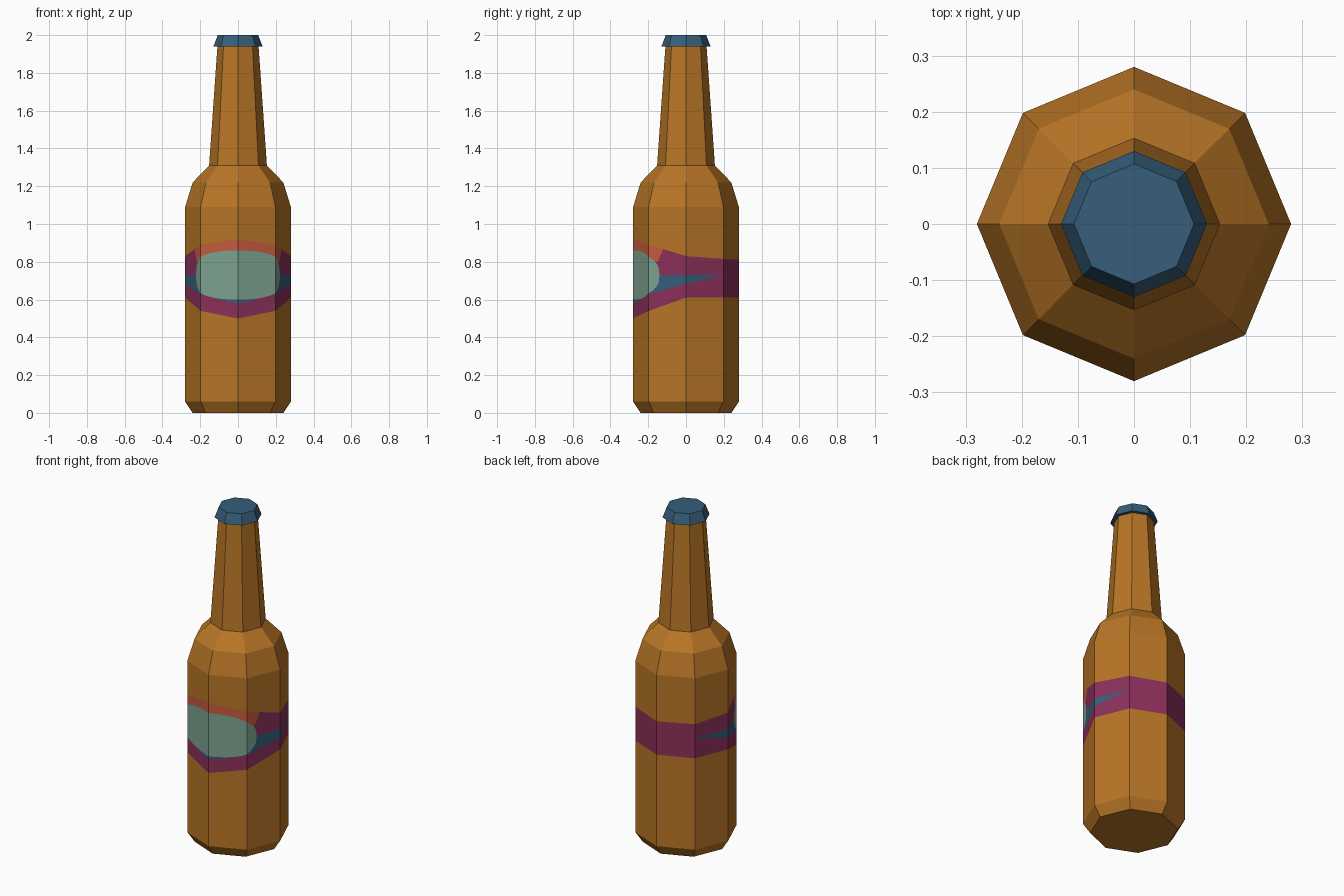
import bpy, bmesh, math
from mathutils import Vector

if "Cube" in bpy.data.objects:
    bpy.data.objects.remove(bpy.data.objects["Cube"])

SIDES, R = 8, 0.28
S = 2 * R * math.sin(math.pi / SIDES)      # width of one wall panel


def srgb(*c):
    return [((v / 255 + 0.055) / 1.055) ** 2.4 for v in c] + [1.0]


def material(name, *c):
    m = bpy.data.materials.new(name)
    m.diffuse_color = srgb(*c)
    m.use_nodes = True
    m.node_tree.nodes["Principled BSDF"].inputs["Base Color"].default_value = m.diffuse_color
    return m


GLASS = material("amber glass", 184, 117, 38)
PURPLE = material("purple label", 140, 48, 90)
BLUE = material("steel blue", 54, 94, 122)
GREEN = material("pale green", 126, 163, 144)
ORANGE = material("burnt orange", 197, 90, 62)


def finish(bm, name, mats):
    me = bpy.data.meshes.new(name)
    bm.to_mesh(me)
    bm.free()
    for m in mats:
        me.materials.append(m)
    ob = bpy.data.objects.new(name, me)
    bpy.context.collection.objects.link(ob)
    return ob


def lathe(name, profile, mat, bottom=False, top=False):
    """Eight-sided turned part from (radius, height) pairs, bottom to top."""
    bm = bmesh.new()
    rings = []
    for r, z in profile:
        rings.append([bm.verts.new((r * math.cos(i * math.tau / SIDES),
                                    r * math.sin(i * math.tau / SIDES), z))
                      for i in range(SIDES)])
    for lo, hi in zip(rings, rings[1:]):
        for i in range(SIDES):
            j = (i + 1) % SIDES
            bm.faces.new((lo[i], lo[j], hi[j], hi[i]))
    if bottom:
        bm.faces.new(rings[0][::-1])
    if top:
        bm.faces.new(rings[-1])
    return finish(bm, name, [mat])


lathe("bottle_base", [(0.24, 0), (R, 0.06)], GLASS, bottom=True)
lathe("shoulder_and_neck", [(R, 1.09), (0.24, 1.22), (0.153, 1.31), (0.109, 1.94)], GLASS)
lathe("bottle_cap", [(0.13, 1.94), (0.107, 2.0)], BLUE, bottom=True, top=True)


# Wall with the label cut in; u runs around the wall, 0 at the front corner
def wall_point(u, z):
    i = math.floor(u / S + 1e-6)
    a, b = (Vector((R * math.sin(k * math.tau / SIDES),
                    -R * math.cos(k * math.tau / SIDES), z)) for k in (i, i + 1))
    return a.lerp(b, u / S - i)


def ramp(u, heights):
    t = abs(u) / S
    i = min(int(t + 1e-6), 3)
    return heights[i] + (heights[i + 1] - heights[i]) * (t - i)


def levels(u):
    """Heights where the colour changes at u, bottom to top."""
    a = abs(u)
    low = ramp(u, (0.50, 0.54, 0.61, 0.61, 0.61))
    high = ramp(u, (0.92, 0.89, 0.83, 0.815, 0.81))
    h = 0.13 * max(0, 1 - (a / 0.277) ** 2.5) ** 0.4
    g_low, g_high = 0.73 - h, 0.73 + h
    blue = min(g_low, 0.585 + 0.25 * max(0, a - 0.04))
    rise = min(1, max(0, (a - 0.268) / 0.03))
    orange = max(g_high, 0.80 + (high - 0.80) * rise)
    return [0.06, low, blue, g_low, g_high, min(orange, high), high, 1.09]


BANDS = (0, 1, 2, 3, 1, 4, 0)   # material of each strip between levels
half = [k * S / 8 for k in range(9)]
half += [0.23, 0.243, 0.254, 0.263, 0.268, 0.273, 0.277, 0.287, 0.298, 2 * S, 3 * S, 4 * S]
cols = [-u for u in half[:0:-1]] + half

bm = bmesh.new()
for u0, u1 in zip(cols, cols[1:]):
    l0, l1 = levels(u0), levels(u1)
    for k, mat in enumerate(BANDS):
        corners = [(u0, l0[k]), (u1, l1[k]), (u1, l1[k + 1]), (u0, l0[k + 1])]
        unique = []
        for c in corners:
            if all(abs(c[0] - d[0]) + abs(c[1] - d[1]) > 1e-5 for d in unique):
                unique.append(c)
        if len(unique) < 3:
            continue
        # evaluate inside the panel, so corners land on the same straight wall
        f = bm.faces.new([bm.verts.new(wall_point(*c)) for c in unique])
        f.material_index = mat
bmesh.ops.remove_doubles(bm, verts=bm.verts, dist=1e-5)
finish(bm, "bottle_wall_with_label", [GLASS, PURPLE, BLUE, GREEN, ORANGE])
